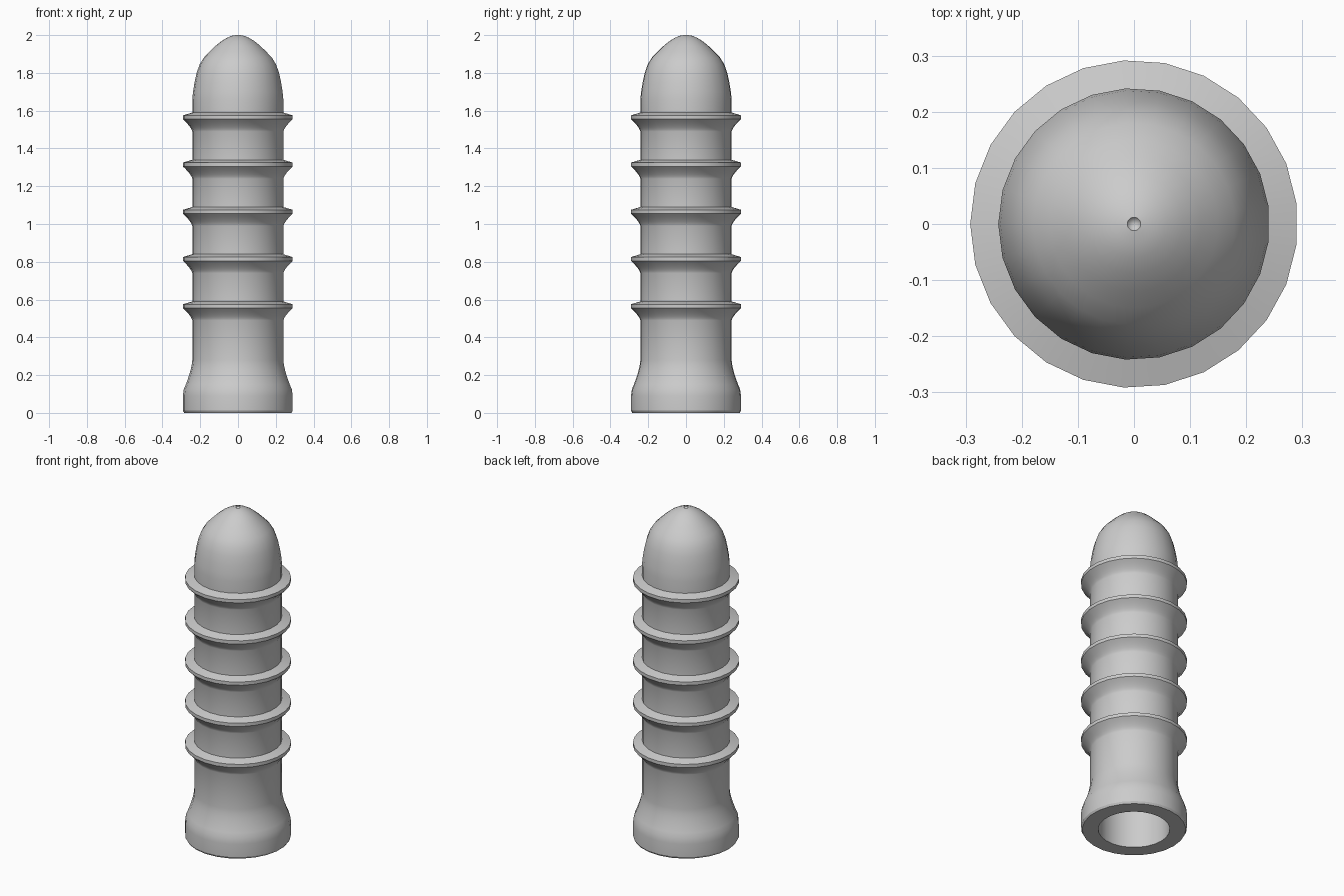
import bpy, bmesh, math

cube = bpy.data.objects.get("Cube")
if cube:
    bpy.data.objects.remove(cube)

SIDES = 25
BODY, RIM, BORE = 0.242, 0.292, 0.197

grey = bpy.data.materials.new("plain_grey")
colour = (0.6, 0.6, 0.6, 1)
grey.diffuse_color = colour
grey.use_nodes = True
grey.node_tree.nodes["Principled BSDF"].inputs["Base Color"].default_value = colour


def flare(z_low, z_high, r_low, r_high, power, steps=6):
    """Curved run of profile points between two radii."""
    return [(r_low + (r_high - r_low) * (i / steps) ** power,
             z_low + (z_high - z_low) * i / steps) for i in range(steps + 1)]


# Blind bore, from its closed end down to the open foot
profile = [(0, 1.8), (0.1, 1.77), (0.17, 1.7), (BORE, 1.6), (BORE, 0)]

# Foot with a chamfered band and a waisted neck
profile += [(0.285, 0), (RIM, 0.012), (RIM, 0.09), (0.287, 0.125)]
profile += flare(0.28, 0.125, BODY, 0.287, 1.5)[-2::-1]

# Five barbs: curved underside, thin rim, shallow top
for i in range(5):
    top = 0.59 + 0.25 * i
    profile += flare(top - 0.1, top - 0.035, BODY, RIM, 1.4)
    profile += [(RIM, top - 0.015), (BODY, top)]

# Domed nose with a tiny dimple at the tip
profile += [(BODY, 1.66), (0.238, 1.7), (0.23, 1.75), (0.219, 1.8),
            (0.203, 1.845), (0.18, 1.882), (0.15, 1.913), (0.12, 1.942),
            (0.088, 1.968), (0.06, 1.985), (0.034, 1.996), (0.012, 2.0),
            (0, 1.985)]

# Revolve the profile around the upright axis
bm = bmesh.new()
start = math.pi
verts = [bm.verts.new((r * math.cos(start), r * math.sin(start), z)) for r, z in profile]
edges = [bm.edges.new(pair) for pair in zip(verts, verts[1:])]
bmesh.ops.spin(bm, geom=verts + edges, axis=(0, 0, 1), cent=(0, 0, 0),
               angle=math.tau, steps=SIDES, use_merge=False)
bmesh.ops.remove_doubles(bm, verts=bm.verts, dist=0.0005)
bmesh.ops.recalc_face_normals(bm, faces=bm.faces)
mesh = bpy.data.meshes.new("ribbed_plug")
bm.to_mesh(mesh)
bm.free()

plug = bpy.data.objects.new("ribbed_plug", mesh)
mesh.materials.append(grey)
bpy.context.collection.objects.link(plug)
bpy.ops.object.select_all(action="DESELECT")
plug.select_set(True)
bpy.context.view_layer.objects.active = plug
bpy.ops.object.shade_smooth_by_angle(angle=math.radians(30))
